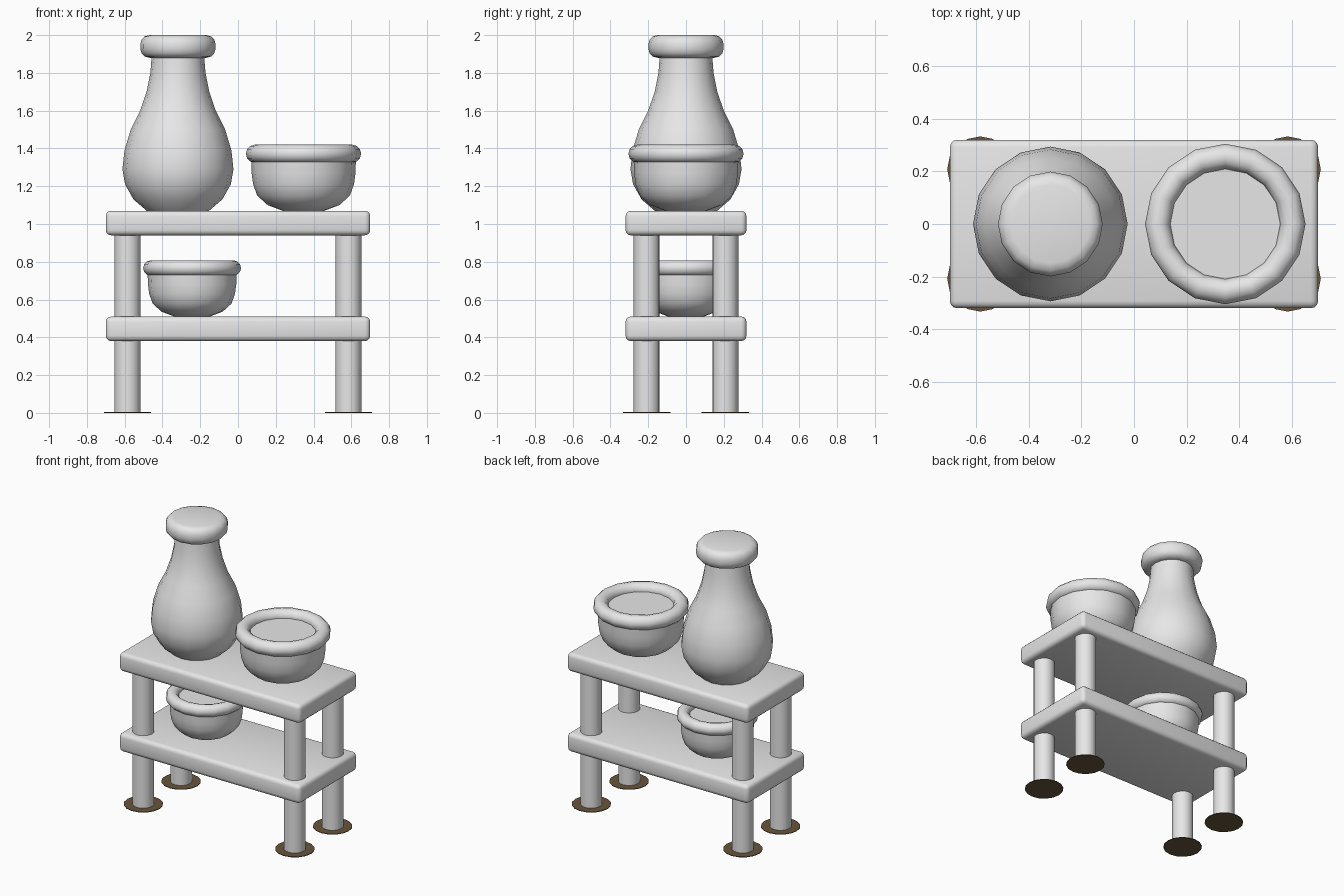
import bpy
import bmesh
from math import pi, sin, cos, radians
from mathutils import Vector

if "Cube" in bpy.data.objects:
    bpy.data.objects.remove(bpy.data.objects["Cube"], do_unlink=True)


def material(name, rgb):
    mat = bpy.data.materials.new(name)
    mat.use_nodes = True
    mat.diffuse_color = (*rgb, 1)
    mat.node_tree.nodes["Principled BSDF"].inputs["Base Color"].default_value = (*rgb, 1)
    return mat


GREY = material("light grey", (0.8, 0.8, 0.8))
BROWN = material("dark brown", (0.14, 0.09, 0.045))


def finish(name, bm, location, mat):
    mesh = bpy.data.meshes.new(name)
    bm.to_mesh(mesh)
    bm.free()
    mesh.materials.append(mat)
    obj = bpy.data.objects.new(name, mesh)
    obj.location = location
    bpy.context.collection.objects.link(obj)
    bpy.ops.object.select_all(action="DESELECT")
    obj.select_set(True)
    bpy.context.view_layer.objects.active = obj
    bpy.ops.object.shade_smooth_by_angle(angle=radians(40))
    return obj


def lathe(name, profile, location, mat=GREY, closed=False, sides=16):
    """Spin (radius, height) points about the vertical axis."""
    bm = bmesh.new()
    verts = [bm.verts.new((r, 0, z)) for r, z in profile]
    pairs = list(zip(verts, verts[1:]))
    if closed:
        pairs.append((verts[-1], verts[0]))
    edges = [bm.edges.new(p) for p in pairs]
    bmesh.ops.spin(bm, geom=verts + edges, cent=(0, 0, 0), axis=(0, 0, 1),
                   angle=2 * pi, steps=sides)
    bmesh.ops.remove_doubles(bm, verts=bm.verts, dist=0.0001)
    bmesh.ops.recalc_face_normals(bm, faces=bm.faces)
    return finish(name, bm, location, mat)


def shelf(name, z):
    """Board with rounded edges."""
    bm = bmesh.new()
    bmesh.ops.create_cube(bm, size=1)
    bmesh.ops.scale(bm, vec=Vector((1.4, 0.64, 0.13)), verts=bm.verts)
    bmesh.ops.bevel(bm, geom=bm.edges[:], offset=0.028, segments=3,
                    profile=0.5, affect="EDGES")
    finish(name, bm, (0, 0, z), GREY)


def bowl(name, x, z, size):
    """Filled bowl with a thick round rim."""
    body = [(0, 0), (0.11, 0), (0.19, 0.03), (0.245, 0.08), (0.267, 0.14),
            (0.275, 0.2), (0.278, 0.3), (0, 0.3)]
    ring = [(0.257 + 0.048 * cos(i * pi / 6), 0.302 + 0.048 * sin(i * pi / 6))
            for i in range(12)]
    for part, points, closed in (("body", body, False), ("rim", ring, True)):
        lathe(f"{name}_{part}", [(r * size, h * size) for r, h in points],
              (x, 0, z), closed=closed)


# Boards
shelf("top_shelf", 1.005)
shelf("lower_shelf", 0.445)

# Legs and floor pads
for side, x in (("right", -0.585), ("left", 0.585)):
    for end, y in (("front", -0.208), ("back", 0.208)):
        lathe(f"{end}_{side}_leg", [(0, 0.002), (0.069, 0.002), (0.069, 1), (0, 1)],
              (x, y, 0))
        lathe(f"{end}_{side}_pad", [(0, 0), (0.125, 0), (0.125, 0.004), (0, 0.004)],
              (x, y, 0), BROWN)

# Bowls
bowl("large_bowl", 0.347, 1.07, 1)
bowl("small_bowl", -0.243, 0.51, 0.85)

# Bottle and its stopper
lathe("bottle", [(0, 1.07), (0.165, 1.07), (0.235, 1.13), (0.28, 1.21),
                 (0.294, 1.29), (0.283, 1.39), (0.25, 1.5), (0.2, 1.6),
                 (0.166, 1.7), (0.146, 1.8), (0.138, 1.9), (0, 1.9)],
      (-0.318, 0, 0))
half = [(0.15, 0.06), (0.177, 0.053), (0.193, 0.035), (0.199, 0.012)]
cap = [(0, 0.06)] + half + [(r, -h) for r, h in reversed(half)] + [(0, -0.06)]
lathe("bottle_cap", cap, (-0.318, 0, 1.94))
